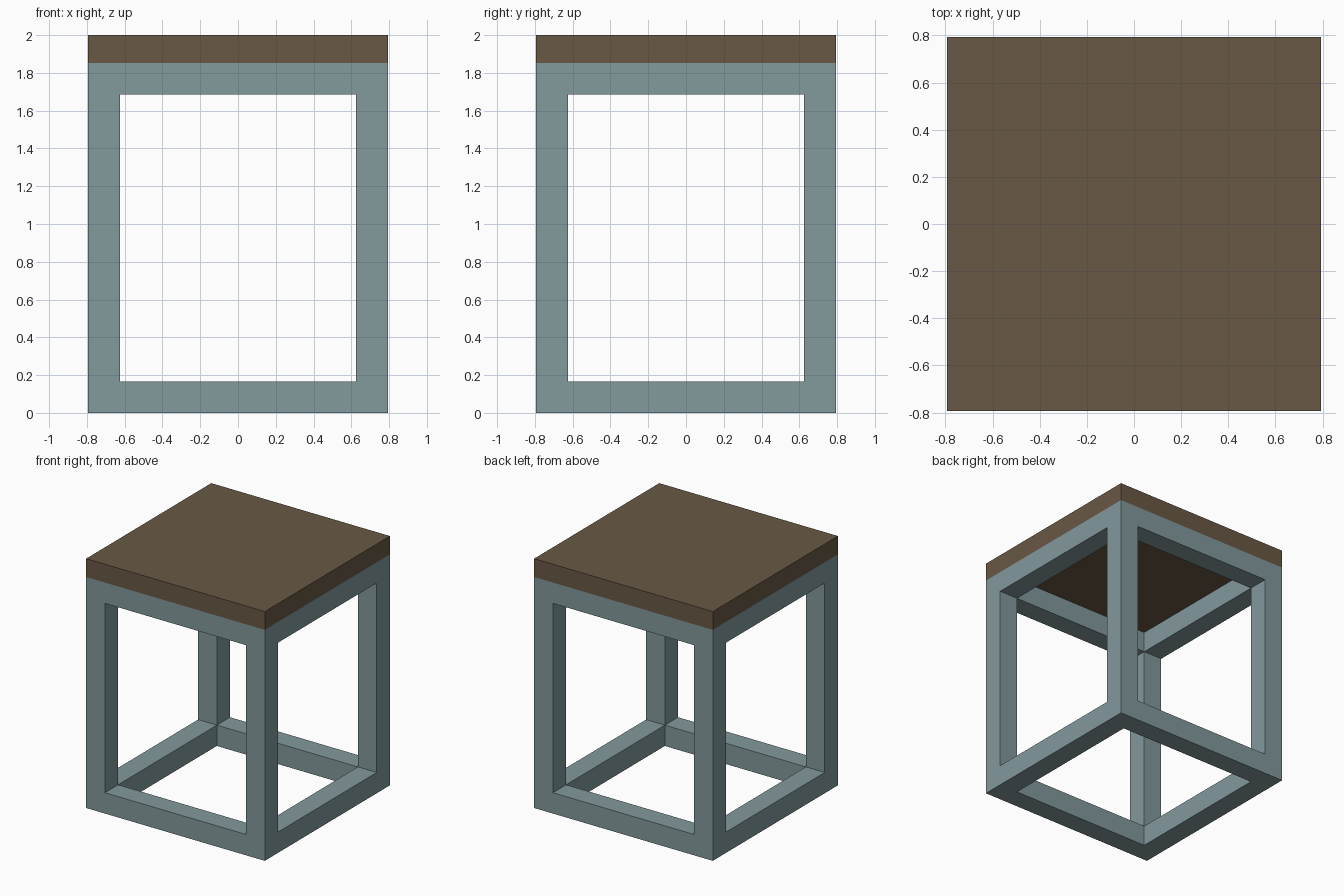
import bpy

if "Cube" in bpy.data.objects:
    bpy.data.objects.remove(bpy.data.objects["Cube"])

HALF = 0.793        # half width of the stool
INNER = 0.626       # half width of the openings
FRAME_TOP = 1.853   # seat rests here
BAR = 0.167         # thickness of the square bars
TOP = 2.0


def material(name, color):
    mat = bpy.data.materials.new(name)
    mat.diffuse_color = (*color, 1.0)
    mat.use_nodes = True
    mat.node_tree.nodes["Principled BSDF"].inputs["Base Color"].default_value = mat.diffuse_color
    return mat


def box(name, hx, hy, z0, z1, mat=None):
    """Box centred on x and y, from z0 to z1."""
    bpy.ops.mesh.primitive_cube_add(size=2)
    obj = bpy.context.object
    obj.name = obj.data.name = name
    for v in obj.data.vertices:
        v.co = (v.co.x * hx, v.co.y * hy, z1 if v.co.z > 0 else z0)
    if mat:
        obj.data.materials.append(mat)
    return obj


wood = material("brown_wood", (0.138, 0.098, 0.058))
metal = material("grey_teal_metal", (0.223, 0.319, 0.332))

# Wooden seat slab
box("seat", HALF, HALF, FRAME_TOP, TOP, wood)

# Square-bar frame: a block hollowed by one tunnel along each axis
frame = box("frame", HALF, HALF, 0.0, FRAME_TOP, metal)
low, high = BAR, FRAME_TOP - BAR
tunnels = [
    box("side_opening_cutter", 1.5, INNER, low, high),
    box("front_opening_cutter", INNER, 1.5, low, high),
    box("vertical_opening_cutter", INNER, INNER, -1.0, 3.0),
]
for cutter in tunnels:
    mod = frame.modifiers.new(cutter.name, 'BOOLEAN')
    mod.operation = 'DIFFERENCE'
    mod.solver = 'EXACT'
    mod.object = cutter
    bpy.context.view_layer.objects.active = frame
    bpy.ops.object.modifier_apply(modifier=mod.name)
    bpy.data.objects.remove(cutter, do_unlink=True)
